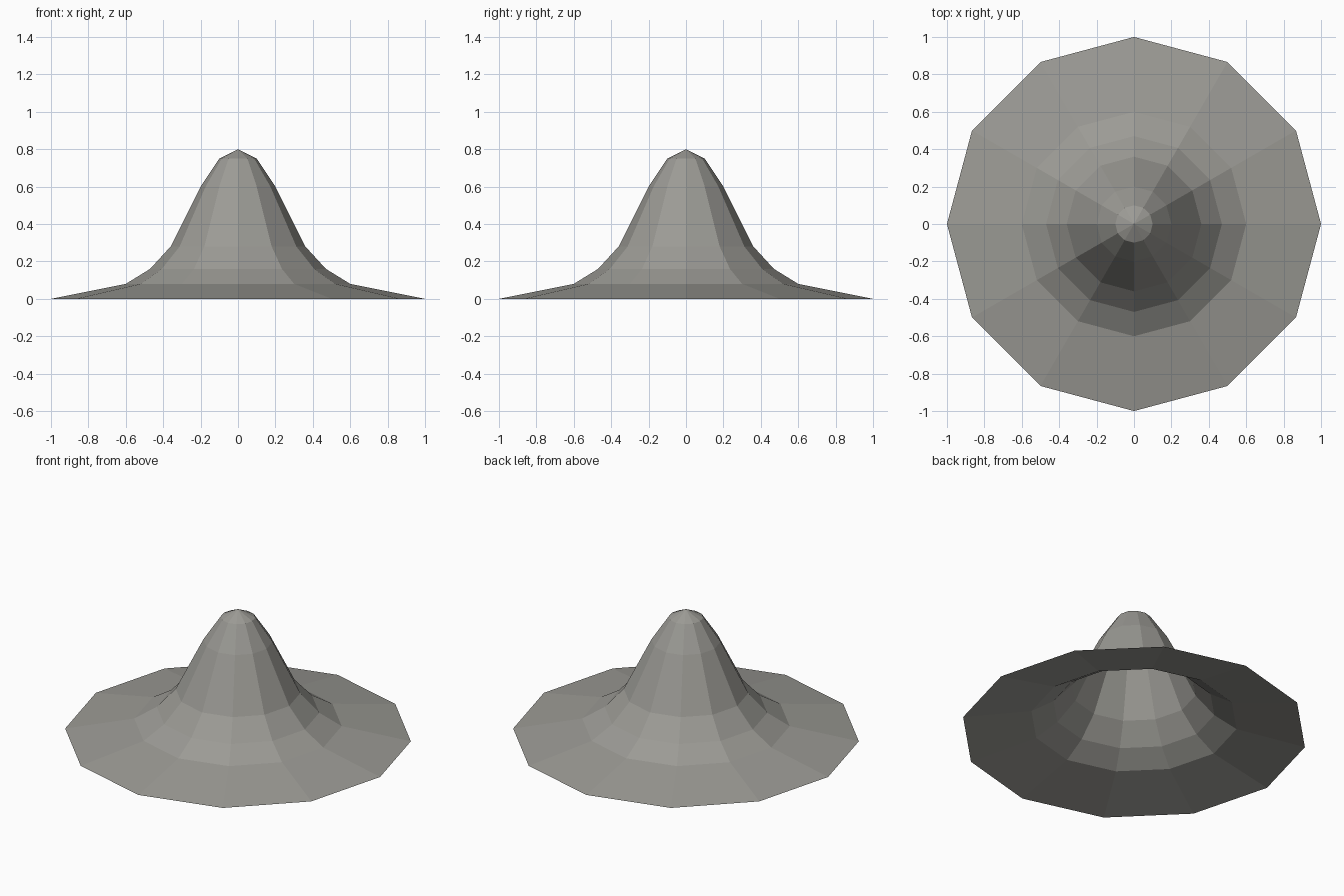
import bpy
import bmesh
from math import cos, sin, tau

cube = bpy.data.objects.get("Cube")
if cube:
    bpy.data.objects.remove(cube, do_unlink=True)

SIDES = 12
# Radius and height, from the brim edge up to the last ring below the tip
PROFILE = [(1, 0), (0.6, 0.08), (0.47, 0.16), (0.36, 0.28), (0.2, 0.6), (0.1, 0.75)]
TIP_HEIGHT = 0.8

# Warm grey material
grey = bpy.data.materials.new("warm_grey")
grey.use_nodes = True
colour = (0.33, 0.325, 0.3, 1)
grey.diffuse_color = colour
grey.node_tree.nodes["Principled BSDF"].inputs["Base Color"].default_value = colour

# Open, single-skinned cone hat: stacked rings closed by a tip fan
bm = bmesh.new()
rings = [[bm.verts.new((r * cos(tau * i / SIDES), r * sin(tau * i / SIDES), z))
          for i in range(SIDES)] for r, z in PROFILE]
tip = bm.verts.new((0, 0, TIP_HEIGHT))
for i in range(SIDES):
    j = (i + 1) % SIDES
    for low, high in zip(rings, rings[1:]):
        bm.faces.new((low[i], low[j], high[j], high[i]))
    bm.faces.new((rings[-1][i], rings[-1][j], tip))

mesh = bpy.data.meshes.new("pointed_hat")
bm.to_mesh(mesh)
bm.free()
mesh.materials.append(grey)
hat = bpy.data.objects.new("pointed_hat", mesh)
bpy.context.collection.objects.link(hat)
